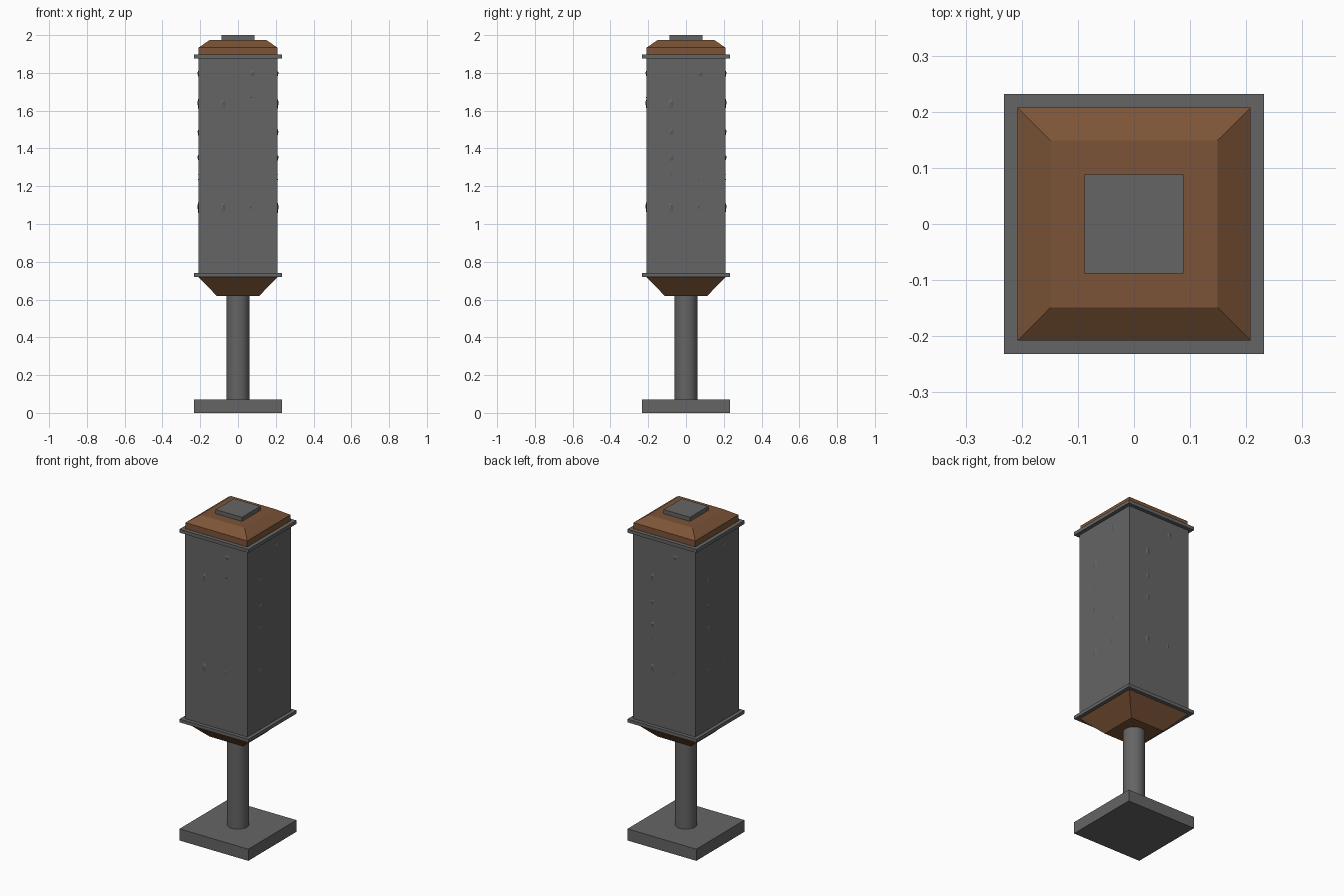
import bpy, bmesh, math, random
from mathutils import Matrix, Vector

random.seed(4)
cube = bpy.data.objects.get("Cube")
if cube:
    bpy.data.objects.remove(cube, do_unlink=True)


def material(name, rgb):
    m = bpy.data.materials.new(name)
    m.use_nodes = True
    m.diffuse_color = (*rgb, 1)
    m.node_tree.nodes["Principled BSDF"].inputs["Base Color"].default_value = (*rgb, 1)
    return m


grey = material("grey_stone", (0.13, 0.13, 0.13))
brown = material("brown_wood", (0.2, 0.088, 0.038))


def finish(name, bm, mat):
    bmesh.ops.recalc_face_normals(bm, faces=bm.faces)
    mesh = bpy.data.meshes.new(name)
    bm.to_mesh(mesh)
    bm.free()
    mesh.materials.append(mat)
    obj = bpy.data.objects.new(name, mesh)
    bpy.context.collection.objects.link(obj)
    return obj


def square_stack(name, levels, mat):
    """Closed square solid through (half width, height) levels."""
    bm = bmesh.new()
    rings = [[bm.verts.new((sx * h, sy * h, z))
              for sx, sy in ((-1, -1), (1, -1), (1, 1), (-1, 1))] for h, z in levels]
    bm.faces.new(rings[0])
    bm.faces.new(rings[-1])
    for a, b in zip(rings, rings[1:]):
        for i in range(4):
            j = (i + 1) % 4
            bm.faces.new((a[i], a[j], b[j], b[i]))
    return finish(name, bm, mat)


# Foot, housing and roof
square_stack("base_plate", [(0.232, 0), (0.232, 0.071)], grey)
square_stack("lower_funnel", [(0.113, 0.62), (0.21, 0.72)], brown)
square_stack("lower_rim", [(0.232, 0.72), (0.232, 0.74)], grey)
square_stack("body", [(0.21, 0.74), (0.21, 1.876)], grey)
square_stack("upper_rim", [(0.232, 1.876), (0.232, 1.897)], grey)
square_stack("roof", [(0.208, 1.897), (0.208, 1.934), (0.149, 1.975)], brown)
square_stack("roof_cap", [(0.0885, 1.975), (0.0885, 2.0)], grey)

# Round post
bm = bmesh.new()
bmesh.ops.create_cone(bm, cap_ends=True, segments=32, radius1=0.061, radius2=0.061,
                      depth=0.56, matrix=Matrix.Translation((0, 0, 0.345)))
post = finish("post", bm, grey)
bpy.context.view_layer.objects.active = post
post.select_set(True)
bpy.ops.object.shade_smooth_by_angle(angle=math.radians(40))

# Small stone chips on the walls: across, height, half width, half height
shared = [(-0.08, 1.635, 0.017, 0.03), (0.075, 1.795, 0.016, 0.018),
          (-0.08, 1.085, 0.017, 0.031), (0.065, 1.09, 0.01, 0.015)]
front_only = [(0.068, 1.67, 0.005, 0.005)]
other_sides = [(-0.08, 1.485, 0.015, 0.019), (-0.08, 1.35, 0.017, 0.018),
               (-0.08, 1.26, 0.004, 0.004), (0.065, 1.235, 0.004, 0.004)]


def add_chip(bm, side, u, z, w, h):
    turn = Matrix.Rotation(side * math.pi / 2, 3, "Z")
    ring = []
    for i in range(7):
        a = math.tau * i / 7
        r = random.uniform(0.8, 1.05)
        ring.append(bm.verts.new(turn @ Vector(
            (u + w * r * math.cos(a), -0.2098, z + h * r * math.sin(a)))))
    peak = bm.verts.new(turn @ Vector((u + w * 0.2, -0.21 - w * 0.3, z + h * 0.3)))
    for i in range(7):
        bm.faces.new((ring[i], ring[(i + 1) % 7], peak))


bm = bmesh.new()
for side in range(4):
    for chip in shared + (other_sides if side else front_only):
        add_chip(bm, side, *chip)
finish("wall_chips", bm, grey)
